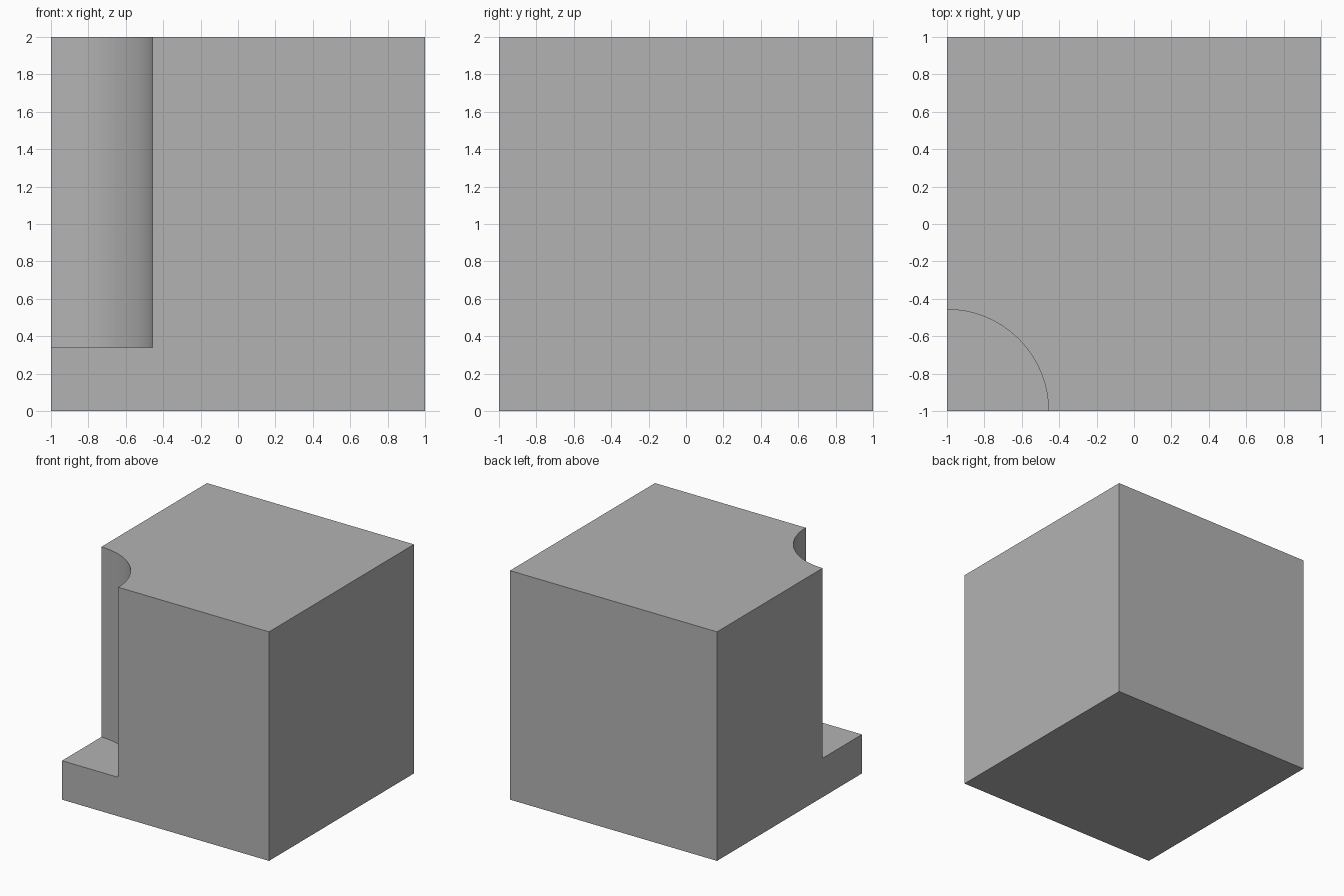
import bpy
import math

default = bpy.data.objects.get("Cube")
if default:
    bpy.data.objects.remove(default, do_unlink=True)

SIZE = 2.0
NOTCH_RADIUS = 0.543
NOTCH_FLOOR = 0.34

# Single grey material
grey = bpy.data.materials.new("plain grey")
grey.use_nodes = True
colour = (0.45, 0.45, 0.45, 1.0)
grey.diffuse_color = colour
grey.node_tree.nodes["Principled BSDF"].inputs["Base Color"].default_value = colour

# Solid block standing on the ground
bpy.ops.mesh.primitive_cube_add(size=SIZE, location=(0, 0, SIZE / 2))
block = bpy.context.object
block.name = "notched_block"
block.data.materials.append(grey)

# Round cutter centred on the front right vertical edge
depth = SIZE
bpy.ops.mesh.primitive_cylinder_add(
    vertices=128, radius=NOTCH_RADIUS, depth=depth,
    location=(-SIZE / 2, -SIZE / 2, NOTCH_FLOOR + depth / 2))
cutter = bpy.context.object
cutter.name = "notch_cutter"
cutter.data.materials.append(grey)
cutter.hide_render = True

# Cut the quarter-round notch, leaving a ledge below it
cut = block.modifiers.new("notch", 'BOOLEAN')
cut.operation = 'DIFFERENCE'
cut.solver = 'EXACT'
cut.object = cutter
bpy.ops.object.select_all(action='DESELECT')
block.select_set(True)
bpy.context.view_layer.objects.active = block
bpy.ops.object.modifier_apply(modifier=cut.name)
bpy.data.objects.remove(cutter, do_unlink=True)

# Smooth curved wall with crisp edges
bpy.ops.object.shade_smooth_by_angle(angle=math.radians(30))
